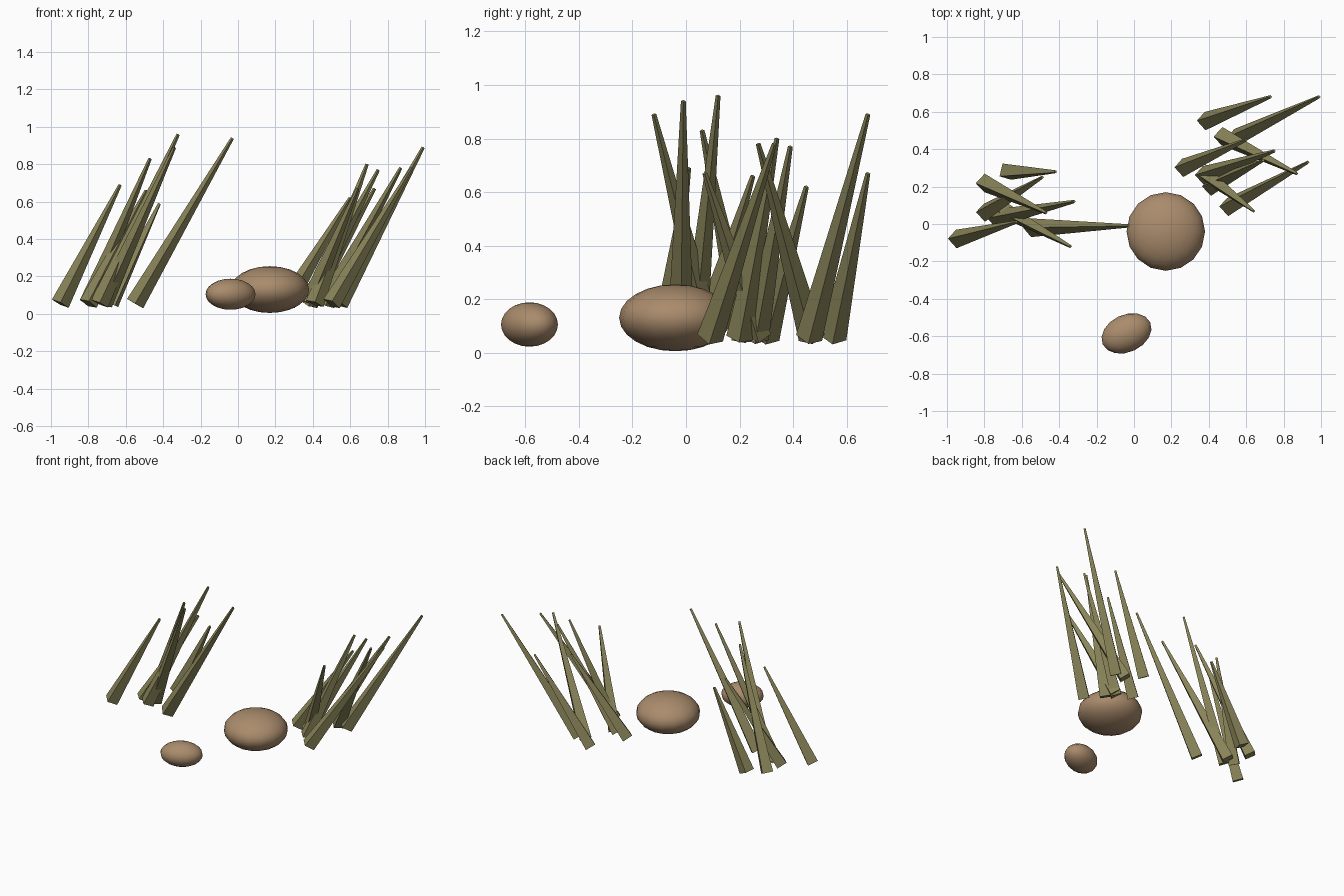
import bpy
from math import radians
from mathutils import Vector, Quaternion

# Remove the default cube
cube = bpy.data.objects.get("Cube")
if cube:
    bpy.data.objects.remove(cube, do_unlink=True)


def make_material(name, colour):
    mat = bpy.data.materials.new(name)
    mat.use_nodes = True
    mat.diffuse_color = (*colour, 1)
    for node in mat.node_tree.nodes:
        if node.type == "BSDF_PRINCIPLED":
            node.inputs["Base Color"].default_value = (*colour, 1)
    return mat


grass_mat = make_material("dry_grass_olive", (0.25, 0.23, 0.10))
stone_mat = make_material("stone_tan", (0.40, 0.26, 0.15))

BASE_Z = 0.055


def add_blade(name, base, tip, twist=0):
    """Four-sided tapered blade running from base to tip."""
    start = Vector((*base, BASE_Z))
    end = Vector(tip)
    axis = end - start
    bpy.ops.mesh.primitive_cone_add(vertices=4, radius1=0.05, radius2=0.009,
                                    depth=axis.length, location=(start + end) / 2)
    blade = bpy.context.object
    blade.name = name
    blade.rotation_mode = "QUATERNION"
    lean = Vector((0, 0, 1)).rotation_difference(axis)
    blade.rotation_quaternion = lean @ Quaternion((0, 0, 1), radians(twist))
    blade.data.materials.append(grass_mat)


def add_stone(name, centre, radii, turn=0):
    """Flattened smooth stone."""
    bpy.ops.mesh.primitive_uv_sphere_add(segments=16, ring_count=12, radius=1,
                                         location=centre, rotation=(0, 0, radians(turn)))
    stone = bpy.context.object
    stone.name = name
    stone.scale = radii
    stone.data.materials.append(stone_mat)
    bpy.ops.object.shade_smooth()


# Grass clumps: ground position, tip position, optional twist
right_clump = [
    ((-0.95, -0.08), (-0.63, 0.01, 0.69)),
    ((-0.80, 0.22), (-0.47, 0.06, 0.83)),
    ((-0.74, 0.03), (-0.32, 0.12, 0.96)),
    ((-0.55, -0.02), (-0.03, -0.01, 0.94)),
    ((-0.72, 0.09), (-0.34, -0.12, 0.89)),
    ((-0.68, 0.28), (-0.42, 0.28, 0.59), 30),
    ((-0.80, 0.06), (-0.49, 0.25, 0.66)),
]
left_clump = [
    ((0.38, 0.55), (0.73, 0.68, 0.67)),
    ((0.54, 0.46), (0.99, 0.68, 0.89)),
    ((0.37, 0.26), (0.75, 0.39, 0.77)),
    ((0.47, 0.47), (0.87, 0.27, 0.78)),
    ((0.50, 0.09), (0.93, 0.33, 0.78)),
    ((0.41, 0.20), (0.69, 0.34, 0.80)),
    ((0.38, 0.27), (0.64, 0.07, 0.67)),
    ((0.26, 0.30), (0.60, 0.45, 0.62)),
]
for side, clump in (("right", right_clump), ("left", left_clump)):
    for number, blade in enumerate(clump, 1):
        add_blade(f"{side}_grass_blade_{number}", *blade)

# Stones
add_stone("large_stone", (0.17, -0.04, 0.13), (0.21, 0.21, 0.125))
add_stone("small_stone", (-0.04, -0.585, 0.105), (0.14, 0.10, 0.083), 25)
